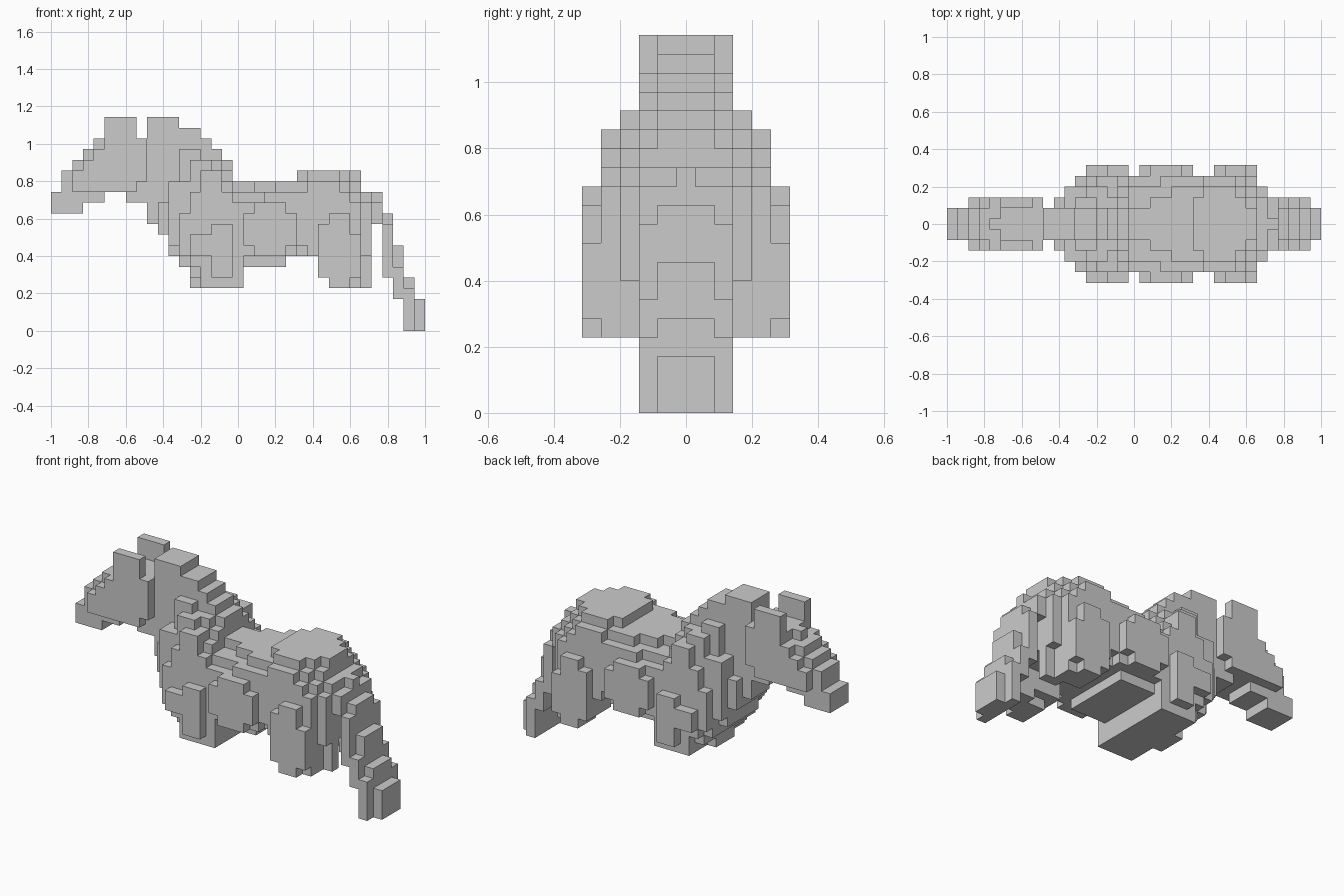
import bpy
import bmesh
import math
from mathutils import Vector

cube = bpy.data.objects.get("Cube")
if cube:
    bpy.data.objects.remove(cube, do_unlink=True)

LENGTH = 35
UNIT = 2 / LENGTH

grey = bpy.data.materials.new("stone_grey")
grey.use_nodes = True
colour = (0.6, 0.6, 0.6, 1)
grey.diffuse_color = colour
grey.node_tree.nodes["Principled BSDF"].inputs["Base Color"].default_value = colour

owner = {}


def slab(part, inner, outer, *runs):
    """Fill blocks (first column, end column, bottom, top), mirrored across the middle."""
    for first, end, bottom, top in runs:
        for column in range(first, end):
            for level in range(bottom, top):
                for depth in range(inner, outer + 1):
                    for side in (depth, -depth):
                        owner.setdefault((column, side, level), part)


def build(part):
    """Make a mesh from the exposed faces of the blocks in one part."""
    bm = bmesh.new()
    for cell, name in owner.items():
        if name != part:
            continue
        centre = Vector(cell) + Vector((0.5 - LENGTH / 2, 0, 0.5))
        for axis in range(3):
            for sign in (-1, 1):
                neighbour = list(cell)
                neighbour[axis] += sign
                if tuple(neighbour) in owner:
                    continue
                normal, u, v = Vector(), Vector(), Vector()
                normal[axis] = sign / 2
                u[(axis + 1) % 3] = 0.5
                v[(axis + 2) % 3] = sign / 2
                corners = (-u - v, u - v, u + v, v - u)
                bm.faces.new([bm.verts.new((centre + normal + c) * UNIT) for c in corners])
    bmesh.ops.remove_doubles(bm, verts=bm.verts, dist=UNIT / 100)
    bmesh.ops.dissolve_limit(bm, angle_limit=math.radians(1),
                             verts=bm.verts, edges=bm.edges)
    mesh = bpy.data.meshes.new(part)
    bm.to_mesh(mesh)
    bm.free()
    mesh.materials.append(grey)
    bpy.context.collection.objects.link(bpy.data.objects.new(part, mesh))


# Muzzle and head
slab("head", 0, 1, (0, 1, 11, 13), (1, 2, 11, 15), (2, 3, 11, 16), (3, 4, 12, 17),
     (4, 5, 12, 17), (5, 7, 13, 18), (7, 9, 12, 18))
slab("head", 0, 0, (4, 5, 17, 18))
slab("head", 2, 2, (2, 3, 13, 15), (3, 4, 13, 16), (4, 5, 13, 17), (5, 8, 13, 18),
     (8, 9, 14, 18))

# Ears
slab("ears", 2, 2, (5, 8, 18, 20))

# Neck with its crest
slab("neck", 0, 1, (9, 10, 10, 20), (10, 11, 9, 20), (11, 12, 7, 20), (12, 13, 6, 19),
     (13, 14, 4, 19), (14, 15, 4, 18), (15, 16, 4, 17), (16, 17, 4, 16))

# Shoulders, narrowing in steps towards the neck
slab("shoulders", 2, 2, (10, 11, 9, 12), (11, 12, 7, 14), (12, 13, 6, 17),
     (13, 14, 5, 17), (14, 16, 4, 16), (16, 17, 4, 15))
slab("shoulders", 3, 3, (11, 12, 8, 14), (12, 13, 6, 14), (13, 14, 5, 16),
     (14, 15, 4, 16), (15, 16, 4, 15), (16, 17, 4, 14))
slab("shoulders", 4, 4, (12, 13, 7, 11), (13, 14, 6, 13), (14, 16, 4, 15),
     (16, 17, 4, 13))

# Barrel of the body
slab("barrel", 0, 1, (17, 18, 4, 14), (18, 22, 6, 14), (22, 23, 7, 14))
slab("barrel", 2, 2, (17, 18, 4, 13), (18, 19, 6, 13), (19, 22, 6, 14), (22, 23, 7, 14))
slab("barrel", 3, 3, (17, 18, 4, 13), (18, 21, 6, 13), (21, 22, 6, 14), (22, 23, 7, 14))
slab("barrel", 4, 4, (17, 18, 4, 12), (18, 20, 7, 12), (20, 23, 7, 13))
slab("barrel", 5, 5, (18, 19, 8, 11), (19, 22, 7, 12), (22, 23, 8, 11))

# Hindquarters
slab("hindquarters", 0, 1, (23, 29, 7, 15), (29, 30, 7, 13))
slab("hindquarters", 2, 2, (23, 25, 7, 15), (25, 28, 5, 15), (28, 29, 4, 14),
     (29, 30, 4, 13))
slab("hindquarters", 3, 3, (23, 24, 7, 14), (24, 25, 7, 15), (25, 26, 5, 15),
     (26, 27, 4, 15), (27, 28, 4, 14), (28, 29, 4, 13), (29, 30, 7, 12))
slab("hindquarters", 4, 4, (23, 24, 8, 13), (24, 25, 7, 14), (25, 26, 5, 14),
     (26, 27, 4, 14), (27, 28, 4, 13), (28, 29, 4, 12))

# Outer plates of the upper legs
slab("front_legs", 5, 5, (13, 15, 7, 9), (15, 17, 5, 10))
slab("hind_legs", 5, 5, (25, 26, 5, 10), (26, 28, 4, 11), (28, 29, 5, 9))

# Tail, falling in steps
slab("tail", 0, 0, (30, 31, 12, 13))
slab("tail", 0, 1, (31, 32, 5, 11), (32, 33, 3, 8), (33, 34, 0, 5), (34, 35, 0, 3))
slab("tail", 0, 2, (30, 31, 10, 12))
slab("tail", 2, 2, (31, 32, 5, 10), (32, 33, 3, 6), (33, 34, 0, 4))

for part in sorted(set(owner.values())):
    build(part)
